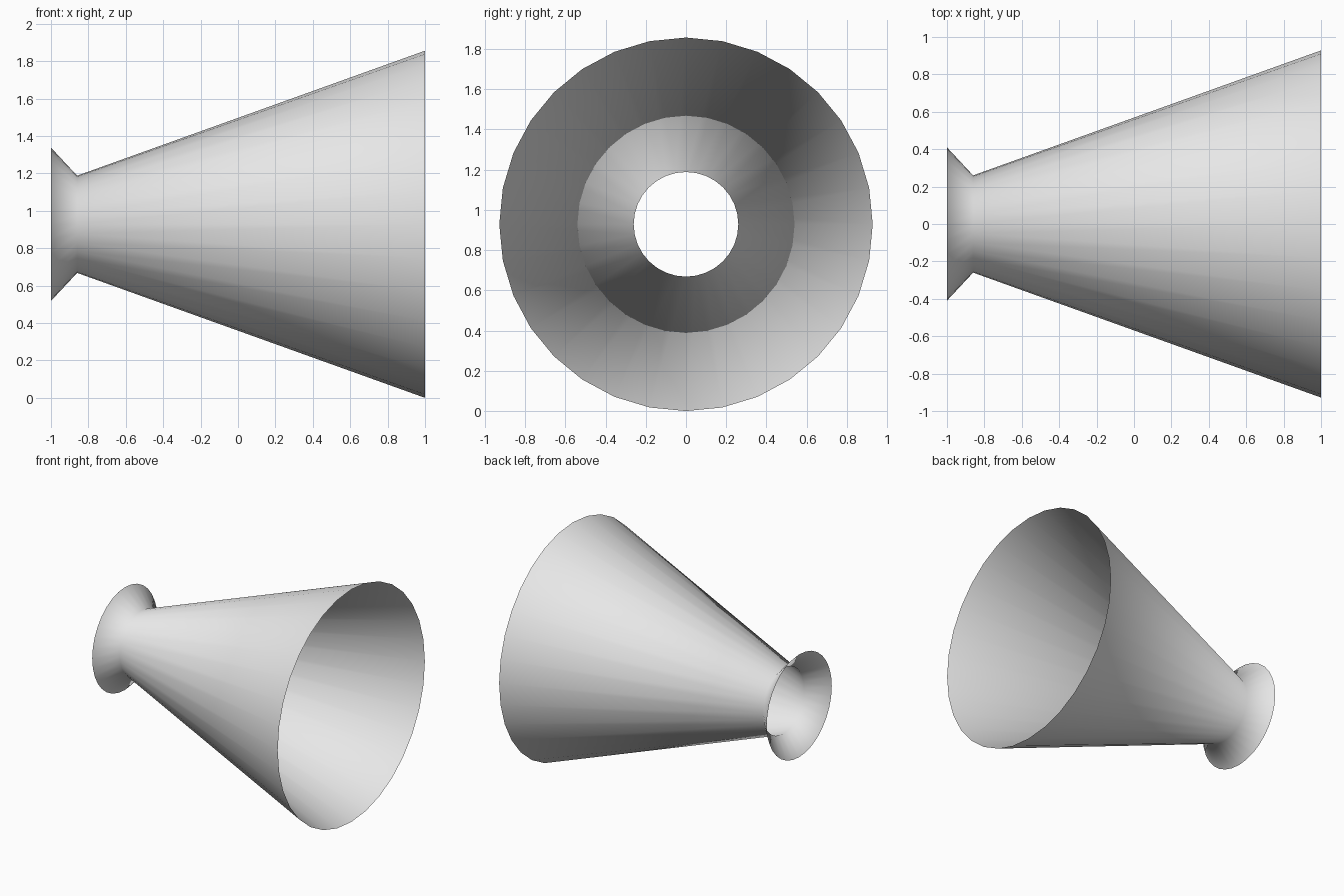
import bpy
import bmesh
from math import sin, cos, pi
from mathutils import Vector

old = bpy.data.objects.get("Cube")
if old:
    bpy.data.objects.remove(old, do_unlink=True)

SIDES = 32
AXIS_Z = 0.928

# Single flat grey for the whole horn
grey = bpy.data.materials.new("light_grey")
grey.use_nodes = True
colour = (0.8, 0.8, 0.8, 1)
grey.diffuse_color = colour
grey.node_tree.nodes["Principled BSDF"].inputs["Base Color"].default_value = colour


def add_ring(bm, x, radius):
    """Ring of vertices around the horizontal horn axis."""
    angles = [2 * pi * i / SIDES for i in range(SIDES)]
    return [bm.verts.new(Vector((x, radius * sin(a), AXIS_Z + radius * cos(a))))
            for a in angles]


# Open shell: flared mouthpiece, narrow neck, wide bell
profile = [(-1, 0.41), (-0.86, 0.26), (1, 0.928)]
bm = bmesh.new()
rings = [add_ring(bm, x, r) for x, r in profile]
for a, b in zip(rings, rings[1:]):
    for i in range(SIDES):
        j = (i + 1) % SIDES
        bm.faces.new((a[i], a[j], b[j], b[i]))

# Turn the faces outwards
bm.normal_update()
first = next(iter(bm.faces))
outward = first.calc_center_median() - Vector((0, 0, AXIS_Z))
outward.x = 0
if first.normal.dot(outward) < 0:
    bmesh.ops.reverse_faces(bm, faces=bm.faces[:])

mesh = bpy.data.meshes.new("megaphone_horn")
bm.to_mesh(mesh)
bm.free()
mesh.materials.append(grey)
mesh.shade_smooth()
horn = bpy.data.objects.new("megaphone_horn", mesh)
bpy.context.collection.objects.link(horn)
